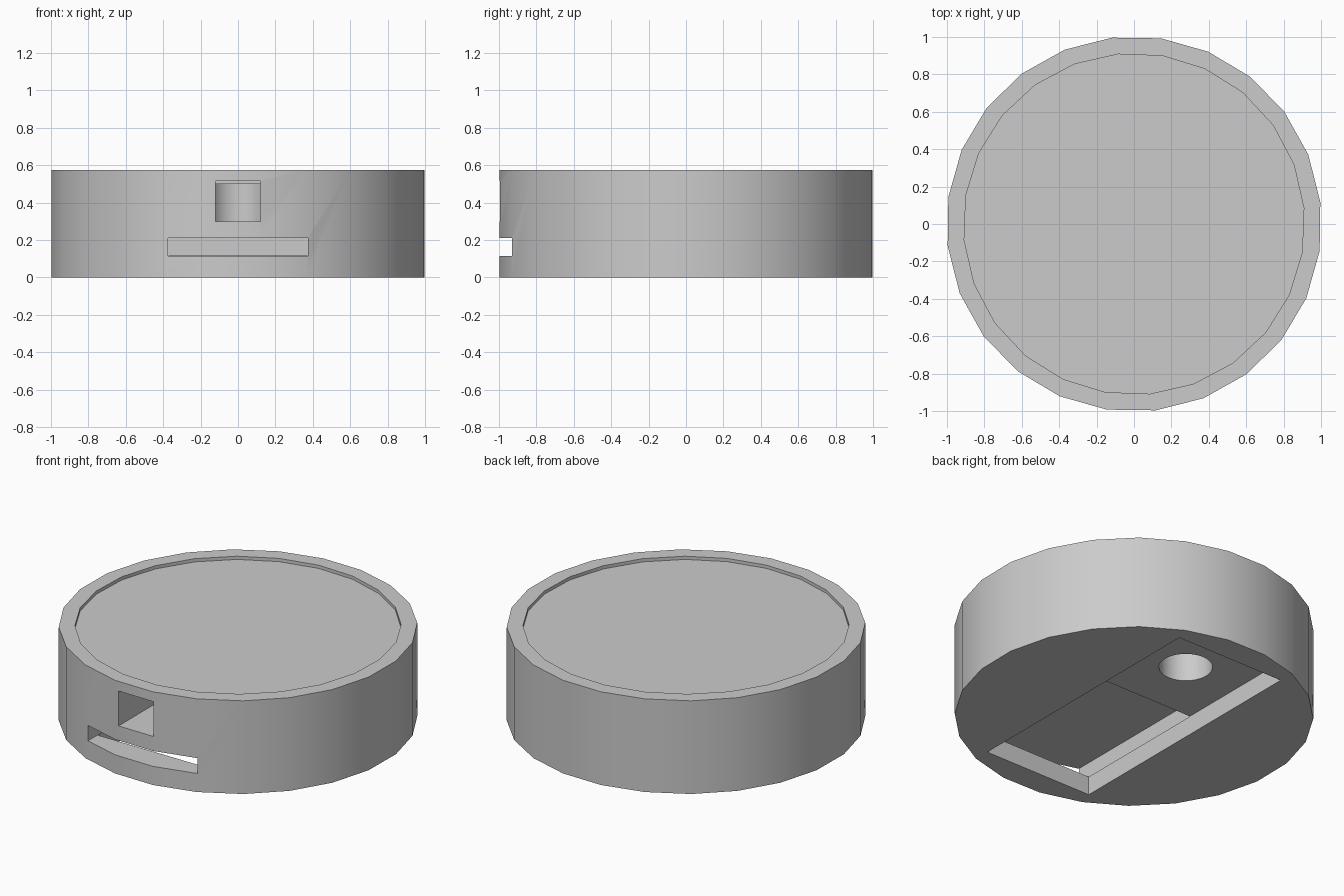
import bpy
import math

if "Cube" in bpy.data.objects:
    bpy.data.objects.remove(bpy.data.objects["Cube"], do_unlink=True)

HEIGHT = 0.575

grey = bpy.data.materials.new("plain grey")
grey.use_nodes = True
colour = (0.6, 0.6, 0.6, 1)
grey.diffuse_color = colour
grey.node_tree.nodes["Principled BSDF"].inputs["Base Color"].default_value = colour


def cylinder(name, radius, z0, z1, sides, turn=0, y=0):
    # turn is the angle of the first corner from +x, in degrees
    bpy.ops.mesh.primitive_cylinder_add(
        vertices=sides, radius=radius, depth=z1 - z0,
        location=(0, y, (z0 + z1) / 2),
        rotation=(0, 0, math.radians(turn - 90)))
    obj = bpy.context.object
    obj.name = name
    obj.data.materials.append(grey)
    return obj


def box(name, half_width, y0, y1, z0, z1):
    bpy.ops.mesh.primitive_cube_add(size=1, location=(0, (y0 + y1) / 2, (z0 + z1) / 2))
    obj = bpy.context.object
    obj.name = name
    obj.scale = (2 * half_width, y1 - y0, z1 - z0)
    obj.data.materials.append(grey)
    return obj


# Round base with a slightly twisted inner rim
base = cylinder("round_base", 1.003, 0, HEIGHT, 24, 6.7)

cutters = [
    cylinder("top_recess_cutter", 0.912, HEIGHT - 0.02, HEIGHT + 0.1, 24, 5.4),
    # Tray underneath, with a slot out of the front
    box("bottom_tray_cutter", 0.37, -0.835, 0.835, -0.1, 0.117),
    box("front_slot_cutter", 0.375, -1.2, 0.045, 0.115, 0.21),
    # Square front channel that meets the round hole from below
    cylinder("round_hole_cutter", 0.15, 0.05, 0.5, 48, y=0.45),
    box("square_channel_cutter", 0.12, -1.2, 0.45, 0.3, 0.515),
]

bpy.ops.object.select_all(action="DESELECT")
base.select_set(True)
bpy.context.view_layer.objects.active = base
for cutter in cutters:
    cut = base.modifiers.new(cutter.name, "BOOLEAN")
    cut.operation = "DIFFERENCE"
    cut.solver = "EXACT"
    cut.object = cutter
    bpy.ops.object.modifier_apply(modifier=cut.name)
    bpy.data.objects.remove(cutter, do_unlink=True)

# Smooth walls with crisp rims
bpy.ops.object.shade_smooth_by_angle(angle=math.radians(30))
